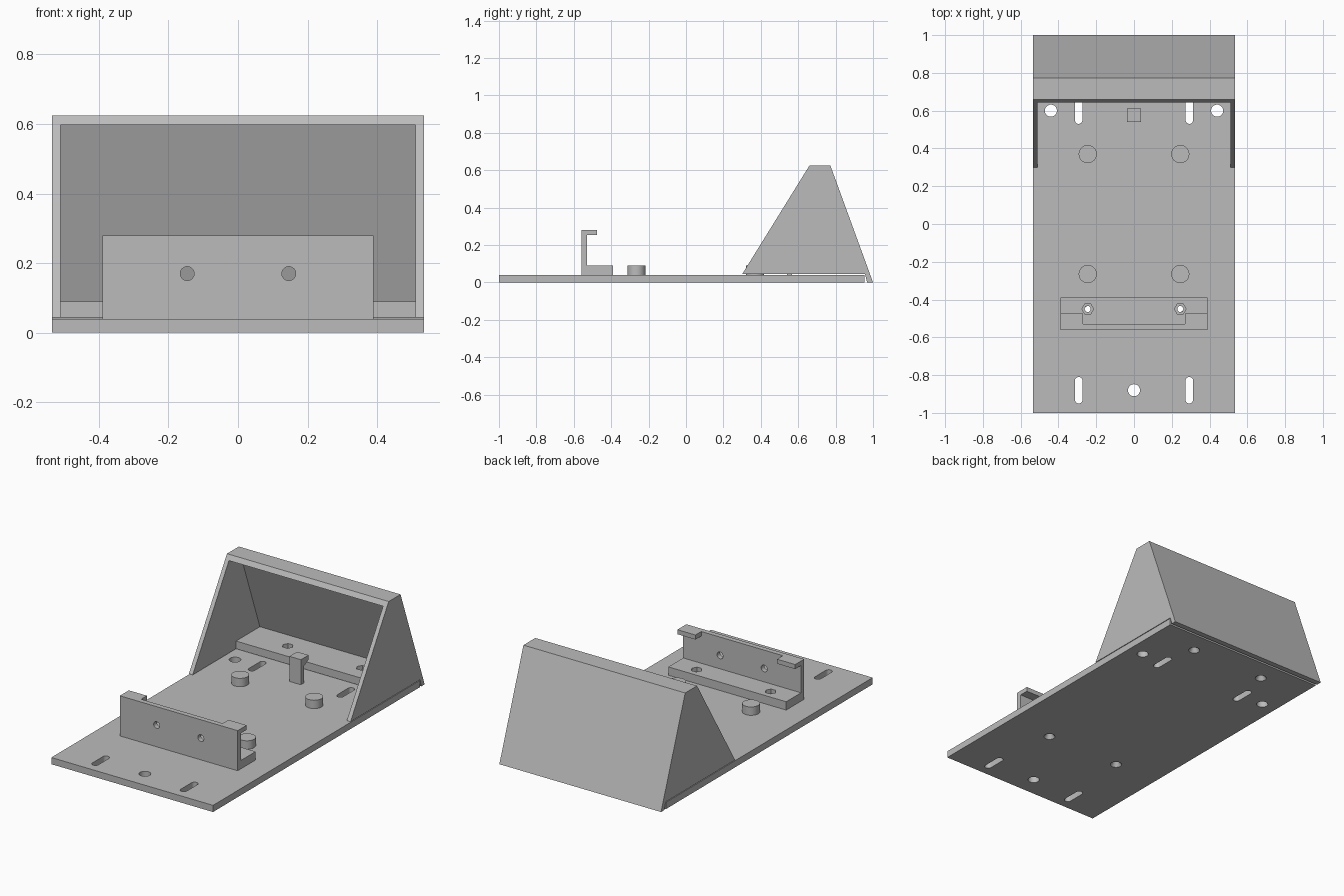
import bpy, bmesh, math

if "Cube" in bpy.data.objects:
    bpy.data.objects.remove(bpy.data.objects["Cube"], do_unlink=True)

grey = bpy.data.materials.new("plain_grey")
grey.use_nodes = True
grey.diffuse_color = (0.5, 0.5, 0.5, 1)
grey.node_tree.nodes["Principled BSDF"].inputs["Base Color"].default_value = (0.5, 0.5, 0.5, 1)


def finish(name, bm):
    bmesh.ops.recalc_face_normals(bm, faces=bm.faces[:])
    mesh = bpy.data.meshes.new(name)
    bm.to_mesh(mesh)
    bm.free()
    mesh.materials.append(grey)
    obj = bpy.data.objects.new(name, mesh)
    bpy.context.collection.objects.link(obj)
    return obj


def prism(name, profile, axis, lo, hi):
    """Extrude a 2D outline along an axis."""
    place = {"x": lambda u, v, t: (t, u, v),
             "y": lambda u, v, t: (u, t, v),
             "z": lambda u, v, t: (u, v, t)}[axis]
    bm = bmesh.new()
    a = [bm.verts.new(place(u, v, lo)) for u, v in profile]
    b = [bm.verts.new(place(u, v, hi)) for u, v in profile]
    bm.faces.new(a)
    bm.faces.new(b)
    n = len(a)
    for i in range(n):
        bm.faces.new((a[i], a[(i + 1) % n], b[(i + 1) % n], b[i]))
    return finish(name, bm)


def rect(u0, u1, v0, v1):
    return [(u0, v0), (u1, v0), (u1, v1), (u0, v1)]


def circle(u, v, r, n=32):
    return [(u + r * math.cos(2 * math.pi * i / n), v + r * math.sin(2 * math.pi * i / n))
            for i in range(n)]


def slot(u, v, r, half):
    """Outline with straight sides and round ends."""
    pts = []
    for i in range(26):
        a = math.pi * (i % 13) / 12 + (math.pi if i > 12 else 0)
        pts.append((u + r * math.cos(a), v + r * math.sin(a) + (half if i < 13 else -half)))
    return pts


def cone(u, v, r_low, r_high, z0, z1):
    bm = bmesh.new()
    bmesh.ops.create_cone(bm, cap_ends=True, segments=32, radius1=r_low,
                          radius2=r_high, depth=z1 - z0)
    bmesh.ops.translate(bm, vec=(u, v, (z0 + z1) / 2), verts=bm.verts[:])
    return finish("cutter", bm)


def cut(obj, cutters):
    """Subtract each cutter, then discard it."""
    for c in cutters:
        c.hide_render = True
        mod = obj.modifiers.new("cut", "BOOLEAN")
        mod.operation = "DIFFERENCE"
        mod.solver = "EXACT"
        mod.object = c
    bpy.context.view_layer.update()
    deps = bpy.context.evaluated_depsgraph_get()
    mesh = bpy.data.meshes.new_from_object(obj.evaluated_get(deps))
    obj.modifiers.clear()
    obj.data = mesh
    for c in cutters:
        bpy.data.objects.remove(c, do_unlink=True)


W, TOP, FLANGE = 0.535, 0.04, 0.09
SCREW_X, FRONT_Y, REAR_Y = 0.245, -0.45, 0.82
SIDES = (-1, 1)


def screw_cutters(y):
    """Through holes with hexagonal pockets on top of a flange."""
    out = []
    for s in SIDES:
        out.append(prism("cutter", circle(s * SCREW_X, y, 0.016), "z", 0, 0.12))
        out.append(prism("cutter", circle(s * SCREW_X, y, 0.031, 6), "z", 0.065, 0.12))
    return out


# Base plate with slots, round holes and countersunk screw holes
plate = prism("base_plate", rect(-W, W, -1, 0.955), "z", 0, TOP)
holes = [prism("cutter", circle(x, y, 0.032), "z", -0.1, 0.1)
         for x, y in ((0, -0.88), (-0.44, 0.6), (0.44, 0.6))]
for s in SIDES:
    for y in (-0.88, 0.6):
        holes.append(prism("cutter", slot(s * 0.293, y, 0.02, 0.05), "z", -0.1, 0.1))
    for y in (FRONT_Y, REAR_Y):
        holes.append(prism("cutter", circle(s * SCREW_X, y, 0.016), "z", -0.1, 0.1))
        holes.append(cone(s * SCREW_X, y, 0.032, 0.016, -0.001, 0.025))
cut(plate, holes)

# Hollow rear shroud with a screw flange inside
shroud = prism("rear_shroud", [(0.3, 0.044), (0.66, 0.625), (0.772, 0.625), (1, 0),
                               (0.968, 0), (0.957, 0.044)], "x", -W, W)
hollow = prism("cutter", [(0.1, 0), (0.71, 0), (0.71, FLANGE), (0.935, FLANGE),
                          (0.75, 0.597), (0.1, 0.597)], "x", -0.51, 0.51)
cut(shroud, [hollow] + screw_cutters(REAR_Y))

# Front bracket: C section with a notched upper lip
bracket = prism("front_bracket", [(-0.56, TOP), (-0.39, TOP), (-0.39, FLANGE), (-0.53, FLANGE),
                                  (-0.53, 0.253), (-0.475, 0.253), (-0.475, 0.28),
                                  (-0.56, 0.28)], "x", -0.39, 0.39)
notch = prism("cutter", rect(-0.53, -0.4, 0.2, 0.35), "x", -0.27, 0.27)
wall_holes = [prism("cutter", circle(s * 0.146, 0.17, 0.02), "y", -0.6, -0.5) for s in SIDES]
cut(bracket, [notch] + wall_holes + screw_cutters(FRONT_Y))

# Round support posts
posts = [prism("support_post", circle(s * SCREW_X, y, 0.048), "z", TOP, FLANGE)
         for s in SIDES for y in (-0.265, 0.37)]

# Hooked retaining clip
prism("retaining_clip", [(0.54, TOP), (0.568, TOP), (0.568, 0.14), (0.612, 0.163),
                         (0.612, 0.19), (0.54, 0.19)], "x", -0.038, 0.038)

# Smooth the round walls, keep the edges sharp
bpy.ops.object.select_all(action="DESELECT")
for obj in [plate, shroud, bracket] + posts:
    obj.select_set(True)
    bpy.context.view_layer.objects.active = obj
bpy.ops.object.shade_smooth_by_angle(angle=math.radians(25))
